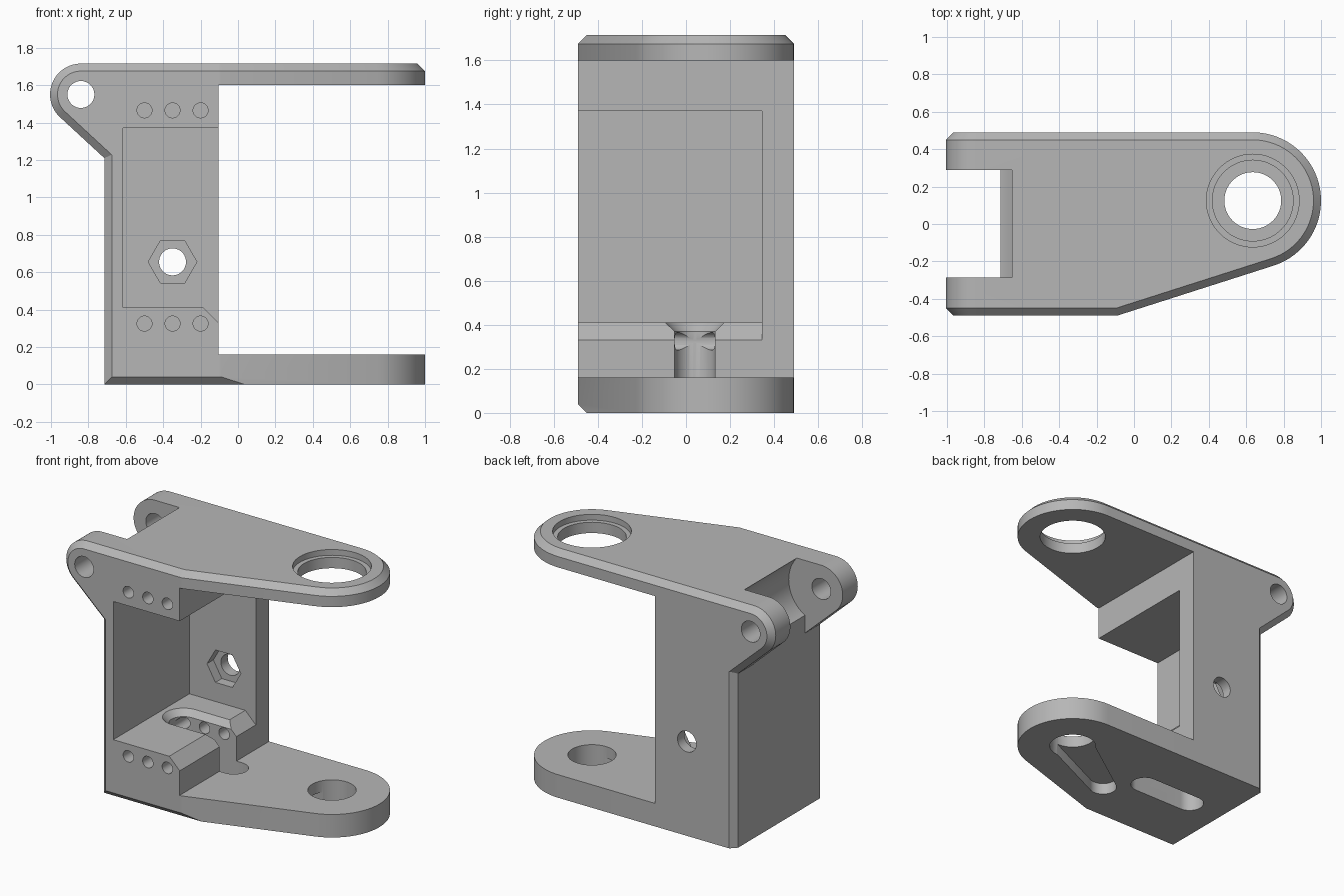
import bpy, bmesh, math
from mathutils import Vector

cube = bpy.data.objects.get("Cube")
if cube:
    bpy.data.objects.remove(cube)

grey = bpy.data.materials.new("plain grey")
grey.use_nodes = True
grey.diffuse_color = (0.47, 0.47, 0.47, 1)
bsdf = next(n for n in grey.node_tree.nodes if n.type == 'BSDF_PRINCIPLED')
bsdf.inputs["Base Color"].default_value = grey.diffuse_color

HALF, TOP, CHAMFER = 0.49, 1.715, 0.04


def arc(cx, cy, r, start, end, n=32):
    """Points along an arc, angles in radians."""
    return [(cx + r * math.cos(start + (end - start) * i / n),
             cy + r * math.sin(start + (end - start) * i / n)) for i in range(n + 1)]


def circle(cx, cy, r, n=48):
    return arc(cx, cy, r, 0, math.tau, n)[:-1]


def hull(a, ra, b, rb):
    """Outline around two circles."""
    d = Vector(b) - Vector(a)
    ang = math.atan2(d.y, d.x)
    off = math.acos((ra - rb) / d.length)
    return arc(*a, ra, ang + off, ang + math.tau - off) + arc(*b, rb, ang - off, ang + off)


def tangent_angle(c, r, p, side):
    """Angle on circle c where the line from p touches it."""
    d = Vector(p) - Vector(c)
    return math.atan2(d.y, d.x) + side * math.acos(r / d.length)


def prism(name, outline, axis, lo, hi, end_outline=None, bevel_rule=None):
    """Extrude an outline along Z (xy outline) or Y (xz outline)."""
    def place(p, h):
        return (p[0], p[1], h) if axis == 'Z' else (p[0], h, p[1])
    bm = bmesh.new()
    a = [bm.verts.new(place(p, lo)) for p in outline]
    b = [bm.verts.new(place(p, hi)) for p in (end_outline or outline)]
    bm.faces.new(a)
    bm.faces.new(b)
    for i in range(len(a)):
        j = (i + 1) % len(a)
        bm.faces.new((a[i], a[j], b[j], b[i]))
    bmesh.ops.recalc_face_normals(bm, faces=bm.faces)
    if bevel_rule:
        edges = [e for e in bm.edges if bevel_rule(e.verts[0].co, e.verts[1].co)]
        bmesh.ops.bevel(bm, geom=edges, offset=CHAMFER * math.sqrt(2), offset_type='WIDTH',
                        segments=1, affect='EDGES', clamp_overlap=False)
    mesh = bpy.data.meshes.new(name)
    bm.to_mesh(mesh)
    bm.free()
    obj = bpy.data.objects.new(name, mesh)
    bpy.context.collection.objects.link(obj)
    mesh.materials.append(grey)
    return obj


def combine(target, other, operation):
    mod = target.modifiers.new(operation, 'BOOLEAN')
    mod.operation, mod.object, mod.solver = operation, other, 'EXACT'
    bpy.context.view_layer.objects.active = target
    bpy.ops.object.modifier_apply(modifier=mod.name)
    bpy.data.objects.remove(other)


# Column with hinge ears, chamfered round its two side faces
pin, ear_r = (-0.84, 1.55), TOP - 1.55
foot = (-0.715, 1.21)
low = tangent_angle(pin, ear_r, foot, -1) % math.tau
side = arc(*pin, ear_r, math.pi / 2, low) + [foot, (-0.715, 0), (-0.105, 0), (-0.105, TOP)]


def column_edge(p, q):
    on_side = abs(p.y) > 0.48 and abs(p.y - q.y) < 0.001
    on_right = p.x > -0.11 and q.x > -0.11
    return on_side and not on_right and max(p.z, q.z) > 0.01


bracket = prism("bracket", side, 'Y', -HALF, HALF, bevel_rule=column_edge)

# Upper and lower arms share one tapered plan with a round tip
tip, tip_r = (0.635, 0.125), 0.365
corner = (-0.09, -HALF)
touch = tangent_angle(tip, tip_r, corner, 1)
touch = (touch + math.pi) % math.tau - math.pi
plan = arc(*tip, tip_r, math.pi / 2, touch) + [corner, (-0.3, -HALF), (-0.3, HALF)]


def arm_edge(p, q):
    return min(p.z, q.z) > TOP - 0.001 and not (p.x < -0.29 and q.x < -0.29)


combine(bracket, prism("upper_arm", plan, 'Z', 1.6, TOP, bevel_rule=arm_edge), 'UNION')
combine(bracket, prism("lower_arm", plan, 'Z', 0, 0.16), 'UNION')

cutters = []


def cut(*args, **kw):
    cutters.append(prism("cutter", *args, **kw))


# Open pocket with a sloped lip
cut([(-0.615, 0.41), (-0.185, 0.41), (-0.015, 0.24), (-0.015, 1.37), (-0.615, 1.37)],
    'Y', -0.6, 0.345)

# Gap between the ears and its round hollow
cut([(-1.1, 1), (-0.715, 1), (-0.715, 1.8), (-1.1, 1.8)], 'Y', -0.285, 0.29)
cut(circle(*pin, 0.25, 64), 'Y', -0.285, 0.29)

# Hinge pin holes, rear bolt hole and hexagonal nut recess
cut(circle(*pin, 0.072), 'Y', -0.6, 0.6)
cut(circle(-0.35, 0.655, 0.072), 'Y', 0.3, 0.6)
cut(circle(-0.35, 0.655, 0.13, 6), 'Y', 0.3, 0.415)

# Cable slot with a flared mouth
ends = (-0.447, 0.04), (-0.06, 0.04)
cut(hull(ends[0], 0.0925, ends[1], 0.0925), 'Z', -0.1, 0.5)
cut(hull(ends[0], 0.0925, ends[1], 0.0925), 'Z', 0.37, 0.42,
    end_outline=hull(ends[0], 0.143, ends[1], 0.143))

# Rows of small screw holes
for z in (0.325, 1.465):
    for x in (-0.5, -0.35, -0.2):
        cut(circle(x, z, 0.04, 32), 'Y', -0.6, 0.345)

# Bearing seat in the upper arm
cut(circle(*tip, 0.216, 64), 'Z', 1.5, 1.8)
cut(circle(*tip, 0.248, 64), 'Z', 1.675, 1.8)

# Hole and tapered lever recess in the lower arm
cut(circle(*tip, 0.152, 64), 'Z', -0.1, 0.3)
cut(hull(tip, 0.14, (0.13, -0.165), 0.09), 'Z', -0.1, 0.08)

for cutter in cutters:
    combine(bracket, cutter, 'DIFFERENCE')

# Chamfer along the lower front edge
wedge = prism("wedge", [(-1.2, -0.2), (1.2, -0.2), (1.2, CHAMFER), (-1.2, CHAMFER)], 'Y', -0.7, -HALF)
for v in wedge.data.vertices:
    if v.co.y > -0.5:
        v.co.y -= v.co.z - CHAMFER
combine(bracket, wedge, 'DIFFERENCE')

bpy.ops.object.select_all(action='DESELECT')
bracket.select_set(True)
bpy.context.view_layer.objects.active = bracket
bpy.ops.object.shade_smooth_by_angle(angle=math.radians(25))
